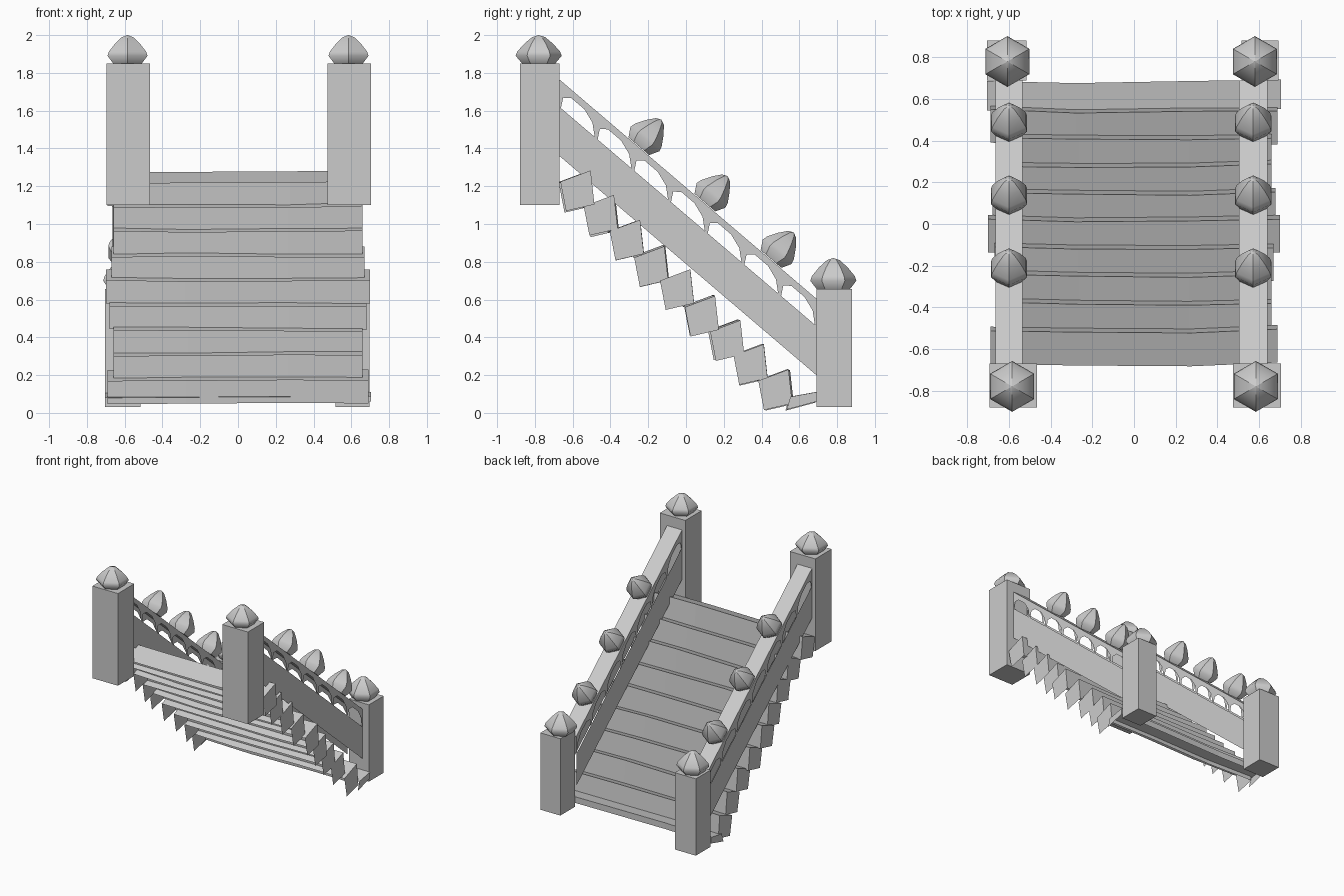
import bpy
import bmesh
import math
import random
from mathutils import Matrix, Vector

random.seed(4)
cube = bpy.data.objects.get("Cube")
if cube:
    bpy.data.objects.remove(cube)

stone = bpy.data.materials.new("grey_stone")
stone.use_nodes = True
stone.diffuse_color = (0.6, 0.6, 0.6, 1)
stone.node_tree.nodes["Principled BSDF"].inputs["Base Color"].default_value = (0.6, 0.6, 0.6, 1)

FRONT, BACK = -0.67, 0.69      # ends of the sloping rails
SLOPE = -1.16 / 1.36
ARCHES = 7


def finish(bm, name, fix_normals=True):
    if fix_normals:
        bmesh.ops.recalc_face_normals(bm, faces=bm.faces)
    mesh = bpy.data.meshes.new(name)
    bm.to_mesh(mesh)
    bm.free()
    obj = bpy.data.objects.new(name, mesh)
    bpy.context.collection.objects.link(obj)
    mesh.materials.append(stone)
    return obj


def box(name, low, high):
    bm = bmesh.new()
    bmesh.ops.create_cube(bm, size=1)
    low, high = Vector(low), Vector(high)
    bmesh.ops.scale(bm, vec=high - low, verts=bm.verts)
    bmesh.ops.translate(bm, vec=(low + high) / 2, verts=bm.verts)
    return finish(bm, name)


def knob(name, place, radius, height, tilt=0):
    """Six-sided bud with a corner on the y axis."""
    profile = [(0.72, 0), (1, 0.27), (0.93, 0.42), (0.62, 0.7), (0.28, 0.93)]
    bm = bmesh.new()
    rings = []
    for r, z in profile:
        rings.append([bm.verts.new((radius * r * math.sin(k * math.pi / 3),
                                    radius * r * math.cos(k * math.pi / 3),
                                    height * z)) for k in range(6)])
    tip = bm.verts.new((0, 0, height))
    bm.faces.new(rings[0])
    for a, b in zip(rings, rings[1:]):
        for k in range(6):
            n = (k + 1) % 6
            bm.faces.new((a[k], a[n], b[n], b[k]))
    for k in range(6):
        bm.faces.new((rings[-1][k], rings[-1][(k + 1) % 6], tip))
    for face in bm.faces:
        face.smooth = True
    for edge in bm.edges:
        # keep the ribs and the base rim crisp
        a, b = edge.verts
        same_rib = abs(a.co.x * b.co.y - a.co.y * b.co.x) < 1e-6
        edge.smooth = not (same_rib or (a in rings[0] and b in rings[0]))
    bm.transform(Matrix.Translation(place) @ Matrix.Rotation(tilt, 4, 'X'))
    return finish(bm, name)


def rail_z(y, start):
    return start + SLOPE * (y - FRONT)


def sloped_sheet(bm, x, points):
    """Face at x from (y, height above the stringer top) points."""
    return bm.faces.new([bm.verts.new((x, y, rail_z(y, 1.62) + h)) for y, h in points])


def rail_panel(name, x, outward):
    """Stringer board with a row of arched openings above it."""
    bm = bmesh.new()
    sloped_sheet(bm, x, [(FRONT, -0.26), (BACK, -0.26), (BACK, 0), (FRONT, 0)])
    step = (BACK - FRONT) / ARCHES
    arch = [(0.04, 0), (0.1, 0.065), (0.32, 0.1), (0.68, 0.1), (0.9, 0.065), (0.96, 0)]
    for i in range(ARCHES):
        y0 = FRONT + i * step
        opening = [(y0 + u * step, h) for u, h in arch]
        edge = [(y0, 0)] + opening + [(y0 + step, 0)]
        for a, b in zip(edge, edge[1:]):
            if a[1] or b[1]:
                sloped_sheet(bm, x, [a, b, (b[0], 0.14), (a[0], 0.14)])
        for y, e in ((y0, opening[0][0]), (y0 + step, opening[-1][0])):
            sloped_sheet(bm, x, [(y, 0), (e, 0), (e, 0.14), (y, 0.14)])
    bmesh.ops.remove_doubles(bm, verts=bm.verts, dist=0.0005)
    for face in bm.faces:
        face.normal_update()
        if face.normal.x * outward < 0:
            face.normal_flip()
    return finish(bm, name, False)


def handrail(name, x0, x1):
    bm = bmesh.new()
    ring = []
    for drop in (0, 0.008):
        ring.append([bm.verts.new((x, y, rail_z(y, 1.765) - drop))
                     for x, y in ((x0, FRONT), (x1, FRONT), (x1, BACK), (x0, BACK))])
    bm.faces.new(ring[0])
    bm.faces.new(ring[1])
    for k in range(4):
        n = (k + 1) % 4
        bm.faces.new((ring[0][k], ring[0][n], ring[1][n], ring[1][k]))
    return finish(bm, name)


def stair(name, section, half_width):
    """Open-backed step: tread, riser and two end plates."""
    bm = bmesh.new()
    rows = []
    for t in (-1, -0.4, 0.4, 1):
        dy = random.uniform(-0.006, 0.006) - (0.008 if abs(t) < 1 else 0)
        dz = random.uniform(-0.006, 0.006)
        rows.append([bm.verts.new((t * half_width, y + dy, z + dz)) for y, z in section])
    for a, b in zip(rows, rows[1:]):
        for k in (0, 1):
            bm.faces.new((a[k], b[k], b[k + 1], a[k + 1]))
    bm.faces.new(rows[0])
    bm.faces.new(rows[-1])
    return finish(bm, name)


# Newel posts and rails on both sides
tilt = math.atan(SLOPE)
for side, sign, rail_x, tall_x, low_x in (
        ("right", -1, (-0.665, -0.535), (-0.695, -0.465), (-0.705, -0.515)),
        ("left", 1, (0.505, 0.64), (0.475, 0.705), (0.515, 0.695))):
    box("tall_post_" + side, (tall_x[0], -0.88, 1.1), (tall_x[1], -0.67, 1.85))
    box("low_post_" + side, (low_x[0], 0.69, 0.03), (low_x[1], 0.88, 0.655))
    centre = sum(rail_x) / 2
    knob("tall_post_finial_" + side, (sum(tall_x) / 2 - 0.005, -0.78, 1.85), 0.122, 0.15)
    knob("low_post_finial_" + side, (centre + sign * 0.008, 0.78, 0.655), 0.122, 0.165)
    rail_panel("outer_rail_panel_" + side, rail_x[0 if sign < 0 else 1], sign)
    rail_panel("inner_rail_panel_" + side, rail_x[1 if sign < 0 else 0], -sign)
    handrail("handrail_" + side, *rail_x)
    for i in range(3):
        y = -0.25 + 0.35 * i
        knob(f"rail_knob_{i + 1}_{side}", (centre, y, rail_z(y, 1.77)), 0.1, 0.185, tilt)

# Flight of steps, the lowest one thin
section = [(-0.09, 0.045), (0.07, 0.105), (0.09, -0.075), (-0.06, -0.11)]
thin = [(0.55, 0.08), (0.69, 0.105), (0.69, 0.055), (0.53, 0.012)]
widths = [0.69, 0.66, 0.66, 0.67, 0.7, 0.68, 0.66, 0.66, 0.69, 0.705]
for i, width in enumerate(widths):
    profile = [(y - 0.58 + 0.132 * i, z + 1.175 - 0.131 * i) for y, z in section]
    stair(f"step_{i + 1}", thin if i == 9 else profile, width)
